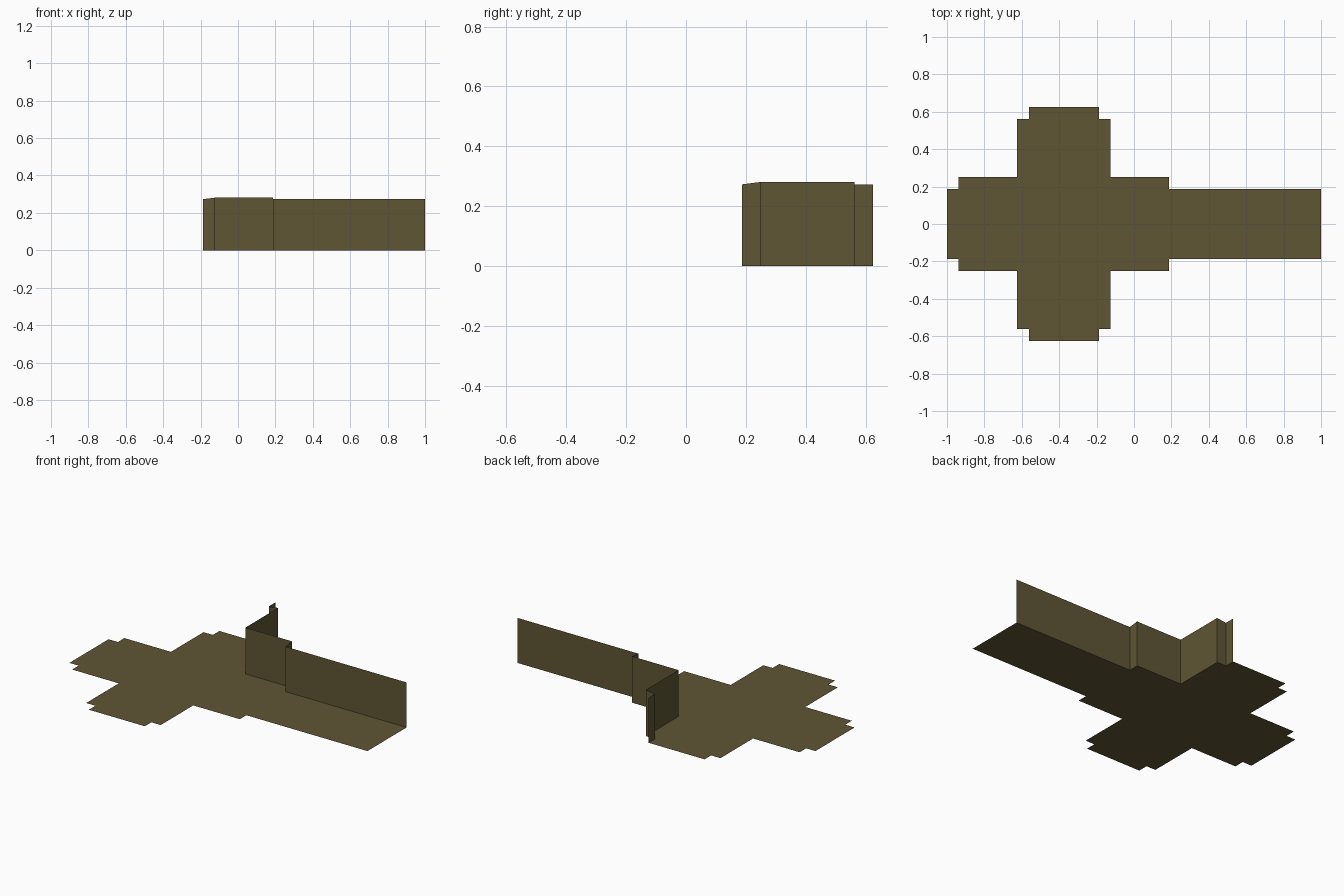
import bpy

if "Cube" in bpy.data.objects:
    bpy.data.objects.remove(bpy.data.objects["Cube"])

olive = bpy.data.materials.new("dark olive")
olive.diffuse_color = (0.115, 0.093, 0.035, 1)
olive.use_nodes = True
olive.node_tree.nodes["Principled BSDF"].inputs["Base Color"].default_value = olive.diffuse_color


def make_object(name, verts, faces):
    mesh = bpy.data.meshes.new(name)
    mesh.from_pydata(verts, [], faces)
    mesh.materials.append(olive)
    mesh.update()
    obj = bpy.data.objects.new(name, mesh)
    bpy.context.collection.objects.link(obj)
    return obj


# Stepped floor edge on the back side, from right to left
edge = [(1, 0.1875), (0.1875, 0.1875), (0.1875, 0.25), (-0.125, 0.25),
        (-0.125, 0.5625), (-0.1875, 0.5625), (-0.1875, 0.625),
        (-0.5625, 0.625), (-0.5625, 0.5625), (-0.625, 0.5625),
        (-0.625, 0.25), (-0.9375, 0.25), (-0.9375, 0.1875), (-1, 0.1875)]

# Floor plate: the edge mirrored to the front
outline = edge + [(x, -y) for x, y in reversed(edge)]
make_object("floor", [(x, y, 0) for x, y in outline], [range(len(outline))])

# Thin wall following the right part of the back edge, a little taller mid-way
low, high = 0.273, 0.281
heights = [low, low, high, high, high, low, low]
path = edge[:len(heights)]
n = len(path)
verts = [(x, y, 0) for x, y in path]
verts += [(x, y, h) for (x, y), h in zip(path, heights)]
make_object("wall", verts, [(i, i + 1, n + i + 1, n + i) for i in range(n - 1)])
